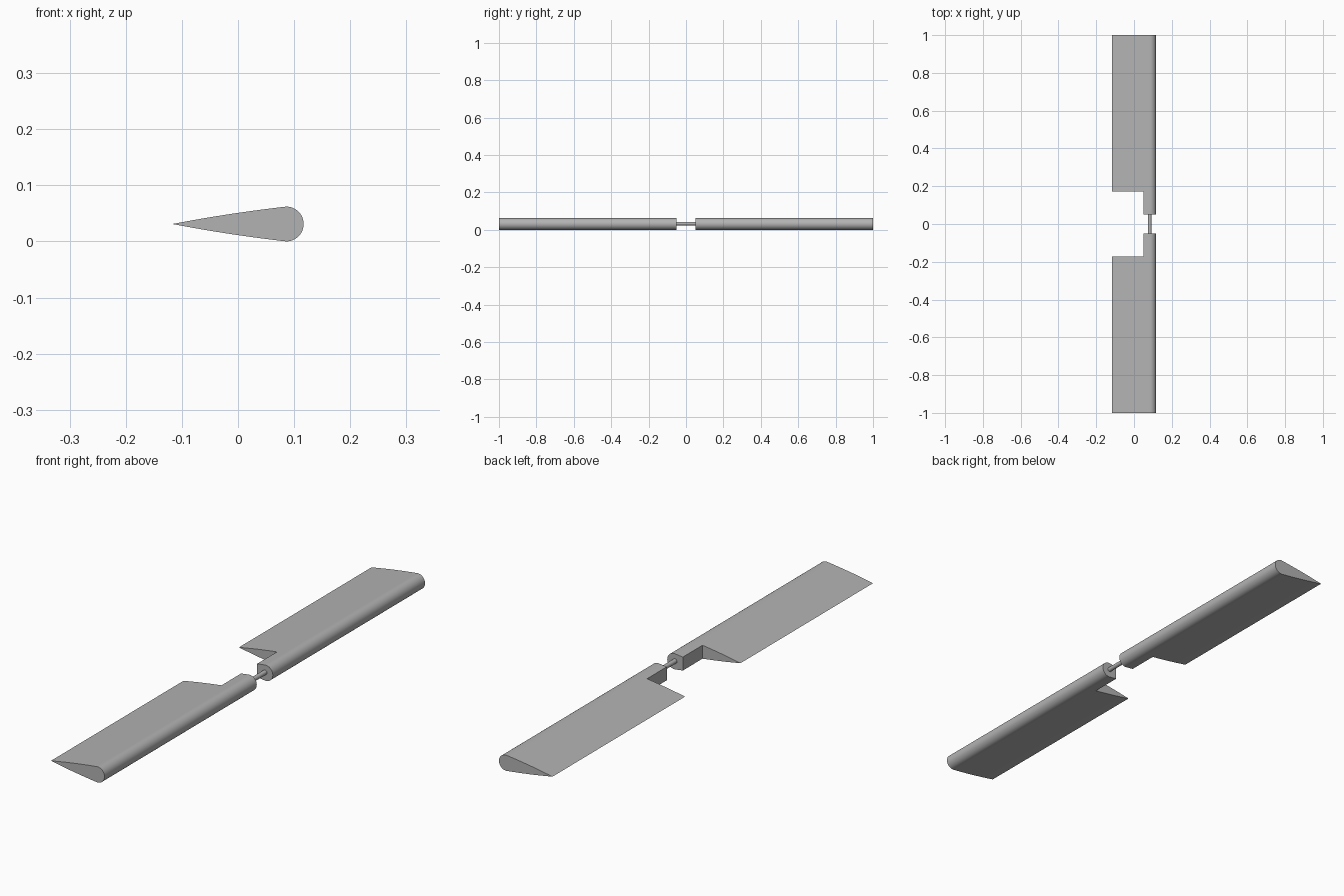
import bpy, bmesh, math

if "Cube" in bpy.data.objects:
    bpy.data.objects.remove(bpy.data.objects["Cube"], do_unlink=True)

GREY = (0.45, 0.45, 0.45, 1)
grey = bpy.data.materials.new("light grey")
grey.use_nodes = True
grey.diffuse_color = GREY
grey.node_tree.nodes["Principled BSDF"].inputs["Base Color"].default_value = GREY

R = 0.031            # nose radius, also the mid height
NOSE_X = 0.086       # centre of the rounded nose
TAIL_X = -0.117      # sharp trailing edge
ROOT, NOTCH, TIP = 0.05, 0.173, 1.0


def smooth(obj):
    bpy.ops.object.select_all(action="DESELECT")
    obj.select_set(True)
    bpy.context.view_layer.objects.active = obj
    bpy.ops.object.shade_smooth_by_angle(angle=math.radians(30))


def section():
    """Teardrop outline: round nose, gently bowed sides, sharp tail."""
    nose = [(NOSE_X + R * math.cos(a), R + R * math.sin(a))
            for a in (math.radians(-90 + 180 * i / 24) for i in range(25))]
    sides = []
    for i in range(1, 12):
        t = i / 12
        half = R * (1 - t) + 0.008 * t * (1 - t)
        sides.append((NOSE_X + (TAIL_X - NOSE_X) * t, half))
    top = [(x, R + h) for x, h in sides]
    bottom = [(x, R - h) for x, h in reversed(sides)]
    return nose + top + [(TAIL_X, R)] + bottom


def blade(name, side):
    bm = bmesh.new()
    face = bm.faces.new([bm.verts.new((x, side * ROOT, z)) for x, z in section()])
    out = bmesh.ops.extrude_face_region(bm, geom=[face], use_keep_orig=True)
    moved = [v for v in out["geom"] if isinstance(v, bmesh.types.BMVert)]
    bmesh.ops.translate(bm, verts=moved, vec=(0, side * (TIP - ROOT), 0))
    bmesh.ops.recalc_face_normals(bm, faces=bm.faces)
    mesh = bpy.data.meshes.new(name)
    bm.to_mesh(mesh)
    bm.free()
    mesh.materials.append(grey)
    obj = bpy.data.objects.new(name, mesh)
    bpy.context.collection.objects.link(obj)

    # Cut the rear corner away beside the hub
    bpy.ops.mesh.primitive_cube_add(size=1, location=(-0.076, side * (NOTCH - 0.1), R))
    cutter = bpy.context.object
    cutter.scale = (0.25, 0.2, 0.2)
    cutter.hide_render = True
    cut = obj.modifiers.new("root notch", "BOOLEAN")
    cut.operation, cut.object, cut.solver = "DIFFERENCE", cutter, "EXACT"
    bpy.context.view_layer.objects.active = obj
    bpy.ops.object.modifier_apply(modifier=cut.name)
    bpy.data.objects.remove(cutter, do_unlink=True)
    smooth(obj)


blade("front_blade", -1)
blade("back_blade", 1)

# Thin rod joining the two blade roots
bpy.ops.mesh.primitive_cylinder_add(vertices=32, radius=0.009, depth=2 * ROOT + 0.004,
                                    location=(0.083, 0, 0.033), rotation=(math.pi / 2, 0, 0))
rod = bpy.context.object
rod.name = "connecting_rod"
rod.data.materials.append(grey)
smooth(rod)
